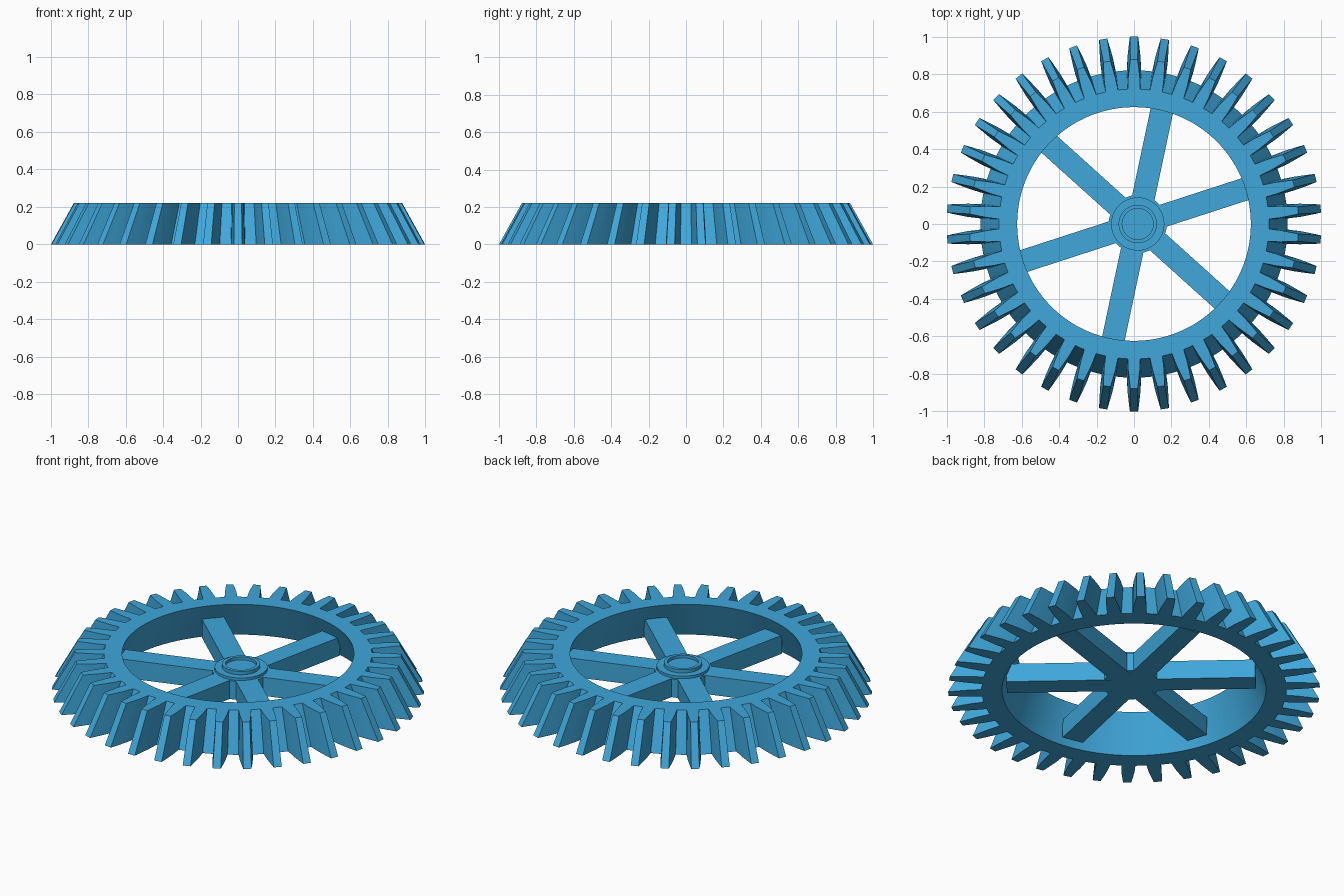
import bpy, bmesh, math
from math import sin, cos, pi, radians

if "Cube" in bpy.data.objects:
    bpy.data.objects.remove(bpy.data.objects["Cube"])

blue = bpy.data.materials.new("gear_blue")
blue.diffuse_color = (0.05, 0.39, 0.71, 1)
blue.use_nodes = True
blue.node_tree.nodes["Principled BSDF"].inputs["Base Color"].default_value = blue.diffuse_color

TEETH, HEIGHT, TAPER = 38, 0.22, 0.878
HUB_X = 0.02


def finish(name, bm, angle=22):
    bmesh.ops.recalc_face_normals(bm, faces=bm.faces)
    mesh = bpy.data.meshes.new(name)
    bm.to_mesh(mesh)
    bm.free()
    mesh.materials.append(blue)
    ob = bpy.data.objects.new(name, mesh)
    bpy.context.collection.objects.link(ob)
    bpy.ops.object.select_all(action='DESELECT')
    bpy.context.view_layer.objects.active = ob
    ob.select_set(True)
    bpy.ops.object.shade_smooth_by_angle(angle=radians(angle))
    return ob


# Conical toothed rim: one outline, shrunk toward the top
# tooth section as (radius, half width) from root to tip
section = [(0.82, 0.038), (0.89, 0.035), (0.945, 0.029), (1.0, 0.022)]
outer, inner = [], []
step = 2 * pi / TEETH
for t in range(TEETH):
    mid = pi / 2 + t * step
    pts = [(r, -math.asin(w / r)) for r, w in section]
    pts += [(r, -a) for r, a in reversed(pts)]
    pts.append((0.82, step / 2))
    for i, (r, a) in enumerate(pts):
        outer.append((r * cos(mid + a), r * sin(mid + a)))
        # bore points follow the tooth at its root width
        b = -0.045 + 0.09 * i / 7 if i < 8 else step / 2
        inner.append((0.71 * cos(mid + b), 0.71 * sin(mid + b)))

bm = bmesh.new()
rings = []
for loop in (outer, inner):
    for s, z in ((1, 0), (TAPER, HEIGHT)):
        rings.append([bm.verts.new((x * s, y * s, z)) for x, y in loop])
n = len(outer)
for a, b in ((0, 1), (1, 3), (3, 2), (2, 0)):
    for i in range(n):
        j = (i + 1) % n
        bm.faces.new((rings[a][i], rings[a][j], rings[b][j], rings[b][i]))
finish("toothed_rim", bm)


# Six spokes made from three bars crossing at the hub
def spoke_bar(name, angle):
    bm = bmesh.new()
    bmesh.ops.create_cube(bm, size=1)
    bmesh.ops.scale(bm, vec=(1.34, 0.122, 0.11), verts=bm.verts)
    ob = finish(name, bm)
    ob.location = (HUB_X, 0, 0.075)
    ob.rotation_euler.z = radians(angle)


for k in range(3):
    spoke_bar(f"spoke_bar_{k + 1}", 18 + 60 * k)


# Turned hub with a step, a raised collar and a shallow blind bore
def lathe(name, profile, segments=48):
    bm = bmesh.new()
    verts = [bm.verts.new((r, 0, z)) for r, z in profile]
    edges = [bm.edges.new(p) for p in zip(verts, verts[1:])]
    bmesh.ops.spin(bm, geom=verts + edges, axis=(0, 0, 1), cent=(0, 0, 0),
                   angle=2 * pi, steps=segments, use_duplicate=False)
    bmesh.ops.remove_doubles(bm, verts=bm.verts, dist=1e-5)
    ob = finish(name, bm)
    ob.location.x = HUB_X


lathe("hub", [(0, 0.021), (0.155, 0.021), (0.155, 0.129), (0.142, 0.129),
              (0.142, 0.145), (0.102, 0.145), (0.102, 0.165),
              (0.083, 0.165), (0.083, 0.148), (0, 0.148)])
